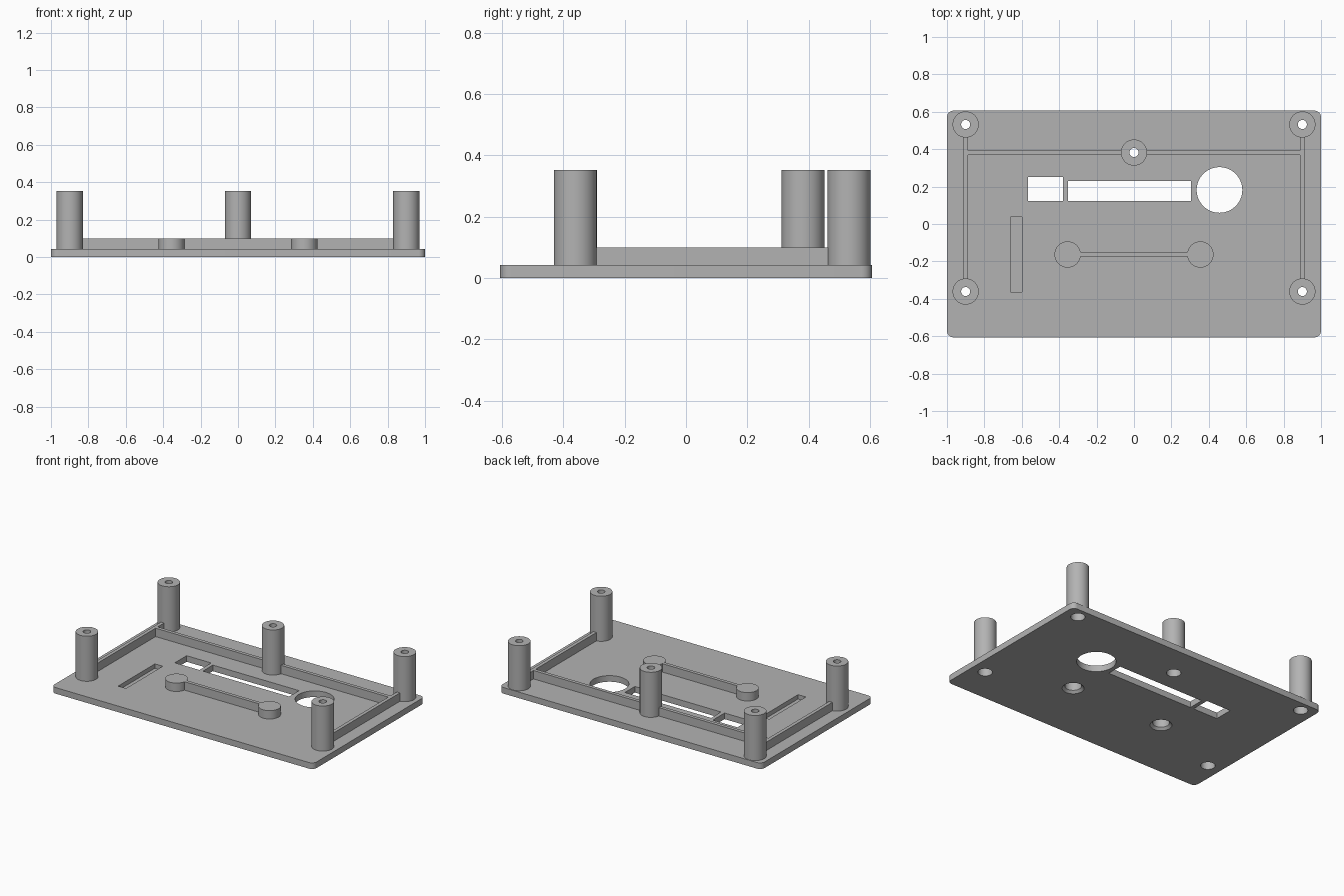
import bpy, bmesh, math
from mathutils import Matrix, Vector

cube = bpy.data.objects.get("Cube")
if cube:
    bpy.data.objects.remove(cube, do_unlink=True)

SEGMENTS = 64
PLATE_TOP = 0.042
RAIL_TOP = 0.1
POST_TOP = 0.353
POST_R = 0.07
BORE_R = 0.024
HEAD_R = 0.045
HEAD_DEPTH = 0.2
BOSS_Y = -0.163
BOSS_X = 0.355
RECESS_R = 0.052

grey = bpy.data.materials.new("plain grey")
grey.use_nodes = True
grey.diffuse_color = (0.45, 0.45, 0.45, 1)
grey.node_tree.nodes["Principled BSDF"].inputs["Base Color"].default_value = (0.45, 0.45, 0.45, 1)


def add_box(bm, x0, x1, y0, y1, z0, z1):
    size = Matrix.Diagonal((x1 - x0, y1 - y0, z1 - z0, 1))
    centre = Vector((x0 + x1, y0 + y1, z0 + z1)) / 2
    bmesh.ops.create_cube(bm, size=1, matrix=Matrix.Translation(centre) @ size)


def add_cone(bm, x, y, r0, r1, z0, z1):
    bmesh.ops.create_cone(bm, cap_ends=True, segments=SEGMENTS, radius1=r0, radius2=r1,
                          depth=z1 - z0, matrix=Matrix.Translation((x, y, (z0 + z1) / 2)))


def finish(name, bm):
    bmesh.ops.recalc_face_normals(bm, faces=bm.faces)
    mesh = bpy.data.meshes.new(name)
    bm.to_mesh(mesh)
    bm.free()
    mesh.materials.append(grey)
    obj = bpy.data.objects.new(name, mesh)
    bpy.context.collection.objects.link(obj)
    return obj


def smooth(obj):
    bpy.ops.object.select_all(action='DESELECT')
    obj.select_set(True)
    bpy.context.view_layer.objects.active = obj
    bpy.ops.object.shade_smooth_by_angle(angle=math.radians(30))


def box_part(name, *bounds):
    bm = bmesh.new()
    add_box(bm, *bounds)
    return finish(name, bm)


def lathe_part(name, x, y, profile, closed):
    """Spin a radius/height profile round a vertical axis."""
    bm = bmesh.new()
    verts = [bm.verts.new((r, 0, z)) for r, z in profile]
    edges = [bm.edges.new(pair) for pair in zip(verts, verts[1:])]
    if closed:
        edges.append(bm.edges.new((verts[-1], verts[0])))
    bmesh.ops.spin(bm, geom=verts + edges, cent=(0, 0, 0), axis=(0, 0, 1),
                   angle=math.tau, steps=SEGMENTS)
    bmesh.ops.remove_doubles(bm, verts=bm.verts, dist=1e-5)
    bmesh.ops.translate(bm, verts=bm.verts, vec=(x, y, 0))
    obj = finish(name, bm)
    smooth(obj)
    return obj


posts = {
    "front_left_post": (0.9, -0.361),
    "front_right_post": (-0.9, -0.361),
    "back_left_post": (0.9, 0.532),
    "back_right_post": (-0.9, 0.532),
    "centre_post": (0, 0.382),
}

# Base plate with rounded corners
bm = bmesh.new()
add_box(bm, -1, 1, -0.606, 0.606, 0, PLATE_TOP)
corners = [e for e in bm.edges if abs(e.verts[0].co.z - e.verts[1].co.z) > 0.01]
bmesh.ops.bevel(bm, geom=corners, offset=0.035, segments=8, affect='EDGES', profile=0.5)
plate = finish("base_plate", bm)

# Openings, blind slot, screw holes and boss recesses
bm = bmesh.new()
add_box(bm, -0.567, -0.38, 0.122, 0.25, -0.1, 0.1)
add_box(bm, -0.353, 0.305, 0.122, 0.23, -0.1, 0.1)
add_box(bm, -0.66, -0.6, -0.364, 0.037, 0.012, 0.1)
add_cone(bm, 0.457, 0.182, 0.122, 0.122, -0.1, 0.1)
for x, y in posts.values():
    add_cone(bm, x, y, HEAD_R, HEAD_R, -0.1, 0.1)
for side in (-1, 1):
    add_cone(bm, side * BOSS_X, BOSS_Y, RECESS_R, RECESS_R, -0.1, 0.1)
cutter = finish("plate_cutter", bm)
cutter.hide_render = True
cut = plate.modifiers.new("openings", 'BOOLEAN')
cut.operation = 'DIFFERENCE'
cut.solver = 'EXACT'
cut.object = cutter
bpy.context.view_layer.objects.active = plate
bpy.ops.object.modifier_apply(modifier=cut.name)
bpy.data.objects.remove(cutter, do_unlink=True)

# Chamfer the mouths of the boss recesses
bm = bmesh.new()
bm.from_mesh(plate.data)
rims = []
for e in bm.edges:
    if all(abs(v.co.z) < 1e-4 and
           abs(math.hypot(abs(v.co.x) - BOSS_X, v.co.y - BOSS_Y) - RECESS_R) < 1e-3
           for v in e.verts):
        rims.append(e)
bmesh.ops.bevel(bm, geom=rims, offset=0.016, segments=1, affect='EDGES')
bm.to_mesh(plate.data)
bm.free()
smooth(plate)

# Hollow screw posts with a wide lower bore
for name, (x, y) in posts.items():
    lathe_part(name, x, y, [(POST_R, PLATE_TOP), (POST_R, POST_TOP), (BORE_R, POST_TOP),
                            (BORE_R, HEAD_DEPTH), (HEAD_R, HEAD_DEPTH), (HEAD_R, PLATE_TOP)], True)

# Closed bosses, open underneath
for side, label in ((1, "left"), (-1, "right")):
    lathe_part(label + "_boss", side * BOSS_X, BOSS_Y,
               [(0, RAIL_TOP), (POST_R, RAIL_TOP), (POST_R, PLATE_TOP),
                (RECESS_R, PLATE_TOP), (RECESS_R, 0.082), (0, 0.082)], False)

# Stiffening rails
box_part("boss_rail", -0.298, 0.298, BOSS_Y - 0.012, BOSS_Y + 0.012, PLATE_TOP, RAIL_TOP)
for side, label in ((1, "left"), (-1, "right")):
    box_part(label + "_side_rail", side * 0.9 - 0.012, side * 0.9 + 0.012,
             -0.3, 0.475, PLATE_TOP, RAIL_TOP)
    near, far = sorted((side * 0.06, side * 0.888))
    box_part(label + "_cross_rail", near, far, 0.37, 0.394, PLATE_TOP, RAIL_TOP)
